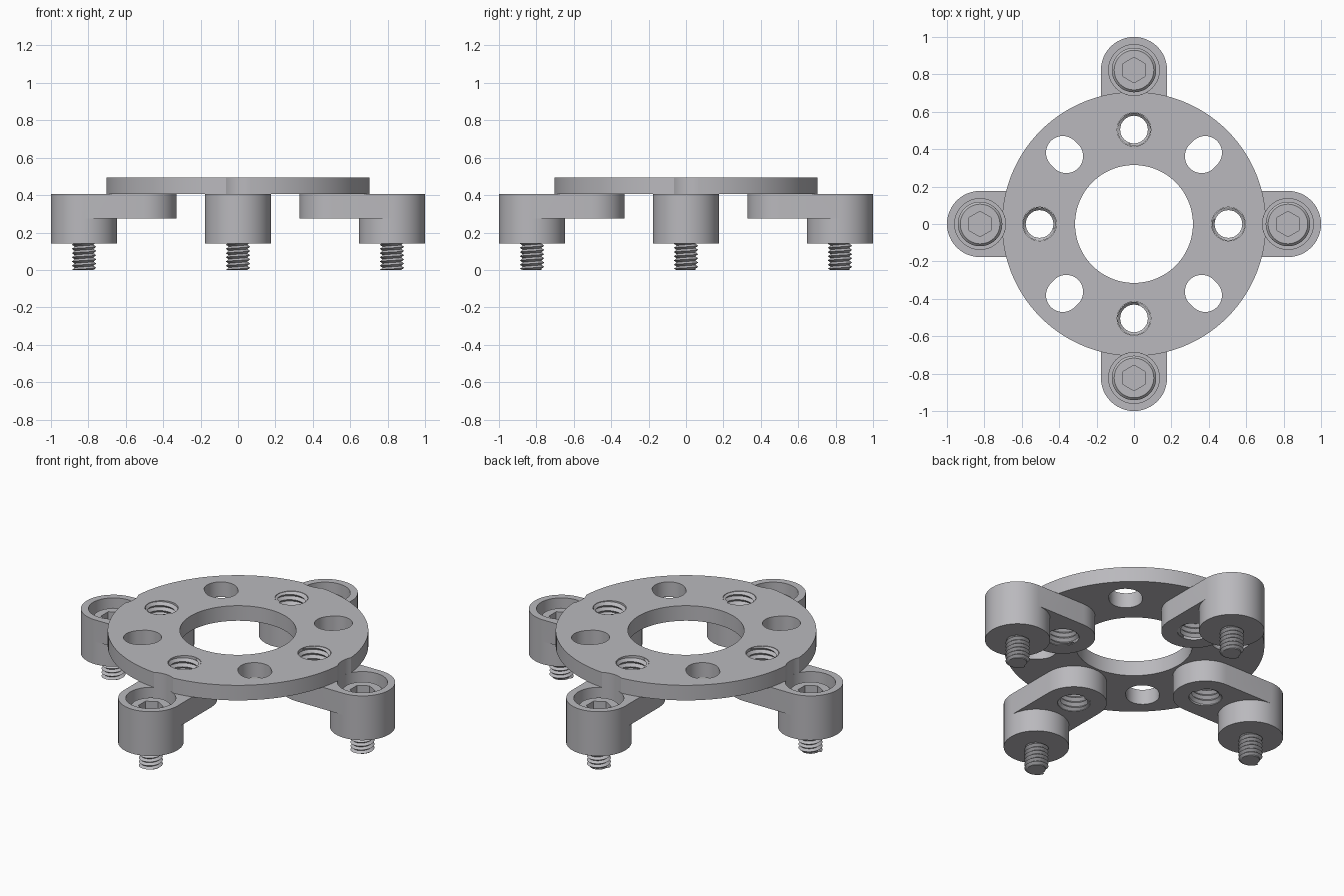
import bpy, bmesh, math
from math import radians, cos, sin, pi

cube = bpy.data.objects.get("Cube")
if cube:
    bpy.data.objects.remove(cube)

metal = bpy.data.materials.new("grey_metal")
metal.use_nodes = True
GREY = (0.49, 0.485, 0.51, 1)
metal.diffuse_color = GREY
metal.node_tree.nodes["Principled BSDF"].inputs["Base Color"].default_value = GREY

# Main sizes
BOSS, TAP = 0.823, 0.505            # distances of boss and tapped hole from centre
R_DISC, R_BORE, R_ARM = 0.706, 0.315, 0.177
R_CBORE, R_TAP = 0.136, 0.09
Z_BOSS, Z_FLOOR, Z_ARM, Z_TOP, Z_DISC = 0.14, 0.227, 0.275, 0.405, 0.495


def arc(cx, cy, r, a0, a1, n=24):
    """Points on an arc, both ends included, angles in degrees."""
    angles = [radians(a0 + (a1 - a0) * i / n) for i in range(n + 1)]
    return [(cx + r * cos(a), cy + r * sin(a)) for a in angles]


def circle(cx, cy, r, n=48, start=0):
    return arc(cx, cy, r, start, start + 360, n)[:-1]


def turn(points, degrees):
    c, s = cos(radians(degrees)), sin(radians(degrees))
    return [(x * c - y * s, x * s + y * c) for x, y in points]


def wall(bm, low, z0, z1, high=None):
    """Side faces between two matching loops."""
    a = [bm.verts.new((x, y, z0)) for x, y in low]
    b = [bm.verts.new((x, y, z1)) for x, y in (high or low)]
    for i in range(len(a)):
        j = (i + 1) % len(a)
        bm.faces.new((a[i], a[j], b[j], b[i]))


def cap(bm, z, *loops):
    """Flat face with an outline and any holes."""
    edges = []
    for loop in loops:
        vs = [bm.verts.new((x, y, z)) for x, y in loop]
        edges += [bm.edges.new((vs[i - 1], vs[i])) for i in range(len(vs))]
    bmesh.ops.triangle_fill(bm, edges=edges, use_beauty=True)


def thread(bm, x, y, root, crest, z0, z1, pitch, n=32):
    """Helical ridge, inward when the crest is smaller than the root."""
    count = n * (math.ceil((z1 - z0) / pitch) + 2)

    def vert(k, half):
        z = z0 + (k / n + half / 2 - 1) * pitch
        r = crest if half and z0 < z < z1 else root
        a = 2 * pi * k / n
        return bm.verts.new((x + r * cos(a), y + r * sin(a), min(max(z, z0), z1)))

    a = [vert(k, 0) for k in range(count + 1)]
    b = [vert(k, 1) for k in range(count + 1)]
    for k in range(count - n):
        for quad in ((a[k], a[k + 1], b[k + 1], b[k]),
                     (b[k], b[k + 1], a[k + n + 1], a[k + n])):
            if max(v.co.z for v in quad) - min(v.co.z for v in quad) > 1e-5:
                bm.faces.new(quad if crest > root else quad[::-1])


def finish(bm, name, closed=True):
    """Weld, orient and shade the mesh, and return its object."""
    if closed:
        bmesh.ops.remove_doubles(bm, verts=bm.verts, dist=1e-4)
        bmesh.ops.recalc_face_normals(bm, faces=bm.faces)
    else:
        loose = [v for v in bm.verts if not v.link_faces]
        bmesh.ops.delete(bm, geom=loose, context='VERTS')
    mesh = bpy.data.meshes.new(name)
    bm.to_mesh(mesh)
    bm.free()
    mesh.materials.append(metal)
    ob = bpy.data.objects.new(name, mesh)
    bpy.context.collection.objects.link(ob)
    bpy.ops.object.select_all(action='DESELECT')
    ob.select_set(True)
    bpy.context.view_layer.objects.active = ob
    bpy.ops.object.shade_smooth_by_angle(angle=radians(30))
    return ob


SIDES = {"right": 180, "left": 0, "front": 270, "back": 90}


def repeat(ob, place):
    """Linked copies of a part, one for each side."""
    base = ob.name
    for i, (side, angle) in enumerate(SIDES.items()):
        part = ob if i == 0 else ob.copy()
        if i:
            bpy.context.collection.objects.link(part)
        part.name = base + "_" + side
        place(part, radians(angle))


def spin(part, angle):
    part.rotation_euler.z = angle


def shift(part, angle):
    part.location = (BOSS * cos(angle), BOSS * sin(angle), 0)


# Ring plate: rim notched where the counterbores cut it
nx = (R_DISC ** 2 + BOSS ** 2 - R_CBORE ** 2) / (2 * BOSS)
ny = math.sqrt(R_DISC ** 2 - nx ** 2)
on_rim = math.degrees(math.atan2(ny, nx))
on_bore = math.degrees(math.atan2(ny, BOSS - nx))
quarter = (arc(BOSS, 0, R_CBORE, 180 + on_bore, 180 - on_bore, 12)
           + arc(0, 0, R_DISC, on_rim, 90 - on_rim, 28)[1:-1])
slot = arc(TAP + 0.033, 0, 0.09, -90, 90) + arc(TAP + 0.007, 0, 0.09, 90, 270)
rim, holes = [], [circle(0, 0, R_BORE, 96)]
for q in range(0, 360, 90):
    rim += turn(quarter, q)
    holes += [turn(slot, q + 45), turn(circle(TAP, 0, R_TAP), q)]
bm = bmesh.new()
for z in (Z_TOP, Z_DISC):
    cap(bm, z, rim, *holes)
for loop in [rim] + holes:
    wall(bm, loop, Z_TOP, Z_DISC)
finish(bm, "ring_plate")

# Arms: rounded bar, deeper boss at the outer end, counterbore and tapped hole
inner_end = arc(TAP, 0, R_ARM, 90, 270)
bar = inner_end + arc(BOSS, 0, R_ARM, -90, 90)
underside = inner_end + arc(BOSS, 0, R_ARM, -90, -270)
boss = circle(BOSS, 0, R_ARM)
cbore = circle(BOSS, 0, R_CBORE)
tap = circle(TAP, 0, R_TAP)
bm = bmesh.new()
cap(bm, Z_TOP, bar, cbore, tap)
wall(bm, bar, Z_ARM, Z_TOP)
cap(bm, Z_ARM, underside, tap)
wall(bm, tap, Z_ARM, Z_TOP)
wall(bm, boss, Z_BOSS, Z_ARM)
cap(bm, Z_BOSS, boss)
wall(bm, cbore, Z_FLOOR, Z_TOP)
cap(bm, Z_FLOOR, cbore)
repeat(finish(bm, "arm"), spin)

# Internal threads of the tapped holes
bm = bmesh.new()
thread(bm, TAP, 0, R_TAP - 0.001, 0.074, Z_ARM + 0.002, Z_DISC - 0.002, 0.031)
repeat(finish(bm, "tapped_thread", False), spin)

# Screw heads with a chamfer and a hexagonal socket
Z_HEAD = 0.357
side, top = circle(0, 0, 0.119), circle(0, 0, 0.106)
socket = circle(0, 0, 0.068, 6, 90)
bm = bmesh.new()
cap(bm, Z_FLOOR + 0.001, side)
wall(bm, side, Z_FLOOR + 0.001, Z_HEAD - 0.013)
wall(bm, side, Z_HEAD - 0.013, Z_HEAD, top)
cap(bm, Z_HEAD, top, socket)
wall(bm, socket, Z_HEAD - 0.065, Z_HEAD)
cap(bm, Z_HEAD - 0.065, socket)
repeat(finish(bm, "screw_head"), shift)

# Threaded screw ends below the bosses
bm = bmesh.new()
thread(bm, 0, 0, 0.05, 0.065, 0, Z_BOSS + 0.01, 0.0225)
tip = [bm.verts.new((x, y, 0)) for x, y in circle(0, 0, 0.05, 32)]
bm.faces.new(tip[::-1])
repeat(finish(bm, "screw_thread", False), shift)
